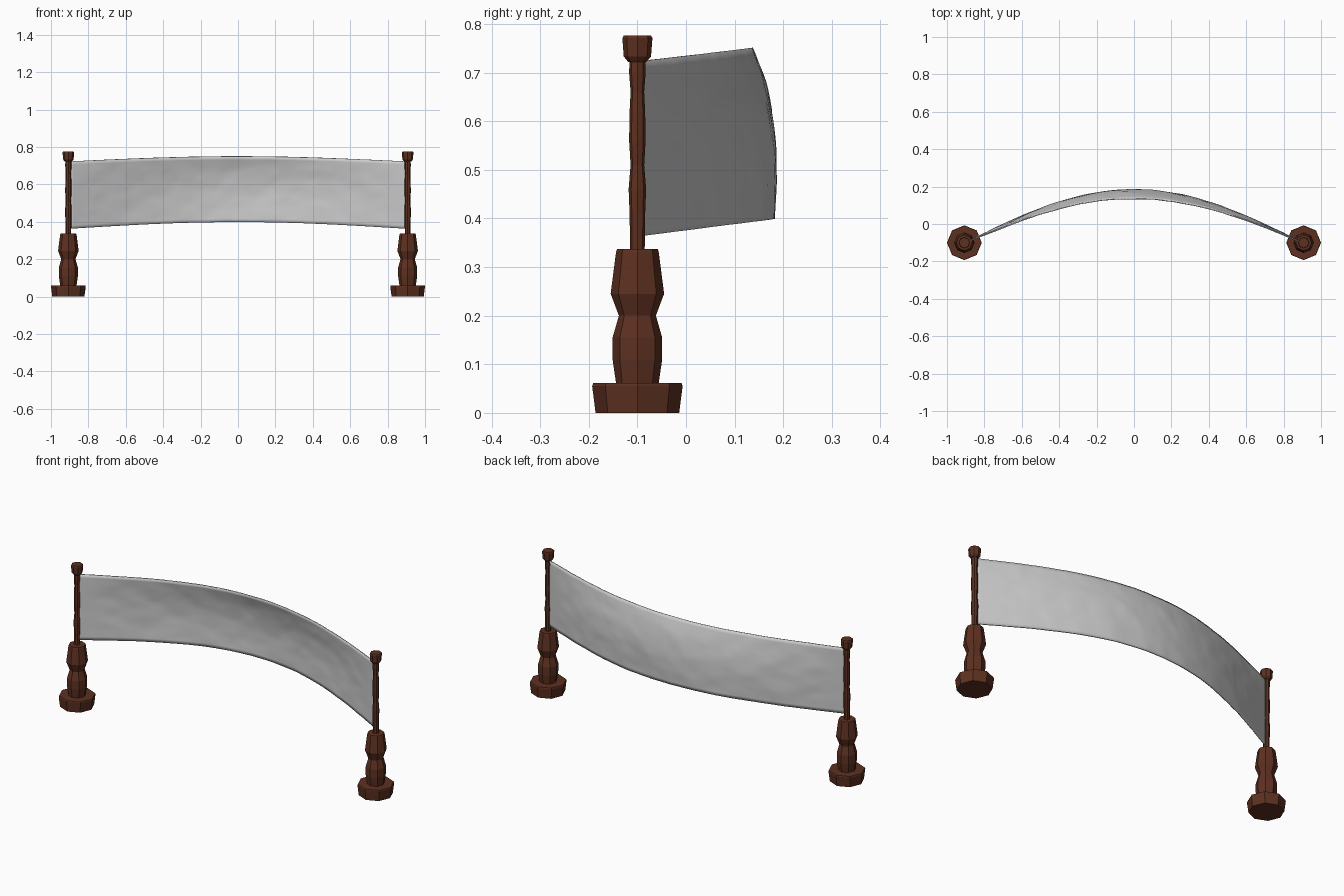
import bpy, bmesh, math
from mathutils import Vector, noise

if "Cube" in bpy.data.objects:
    bpy.data.objects.remove(bpy.data.objects["Cube"])

POST_X, POST_Y, SIDES = 0.907, -0.1, 8

wood = bpy.data.materials.new("dark_wood")
wood.diffuse_color = (0.11, 0.03, 0.015, 1)
wood.use_nodes = True
wood.node_tree.nodes["Principled BSDF"].inputs["Base Color"].default_value = wood.diffuse_color


def add_object(name, bm):
    bmesh.ops.recalc_face_normals(bm, faces=bm.faces)
    mesh = bpy.data.meshes.new(name)
    bm.to_mesh(mesh)
    bm.free()
    obj = bpy.data.objects.new(name, mesh)
    bpy.context.collection.objects.link(obj)
    return obj


def turned(name, x, profile):
    """Closed eight-sided turning from (radius, height) pairs."""
    bm = bmesh.new()
    rings = []
    for r, z in profile:
        rings.append([bm.verts.new((x + r * math.cos(math.tau * i / SIDES),
                                    POST_Y + r * math.sin(math.tau * i / SIDES), z))
                      for i in range(SIDES)])
    for a, b in zip(rings, rings[1:]):
        for i in range(SIDES):
            j = (i + 1) % SIDES
            bm.faces.new((a[i], a[j], b[j], b[i]))
    bm.faces.new(rings[0][::-1])
    bm.faces.new(rings[-1])
    add_object(name, bm).data.materials.append(wood)


# Two turned posts: foot, baluster, thin rod and knob
parts = {
    "foot": [(0.086, 0), (0.093, 0.055), (0.091, 0.061)],
    "baluster": [(0.043, 0.055), (0.051, 0.11), (0.051, 0.155), (0.038, 0.2),
                 (0.055, 0.245), (0.044, 0.33), (0.042, 0.337)],
    "rod": [(0.015, 0.33), (0.016, 0.41), (0.018, 0.46), (0.014, 0.51), (0.017, 0.56),
            (0.016, 0.62), (0.014, 0.66), (0.017, 0.7), (0.016, 0.73)],
    "knob": [(0.019, 0.722), (0.028, 0.733), (0.031, 0.771), (0.028, 0.776)],
}
for side, x in (("left", -POST_X), ("right", POST_X)):
    for part, profile in parts.items():
        turned(f"{side}_{part}", x, profile)

# Cloth banner billowing backwards between the rods
NX, NZ, HALF = 96, 20, 0.9
bm = bmesh.new()
grid = []
for i in range(NX + 1):
    u = -1 + 2 * i / NX
    bow = math.cos(u * math.pi / 2)
    row = []
    for k in range(NZ + 1):
        v = k / NZ
        depth = 0.286 - 0.05 * max(0, (v - 0.3) / 0.7) ** 2 - 0.006 * (1 - v) ** 2
        x, y = u * HALF, POST_Y + depth * bow
        z = 0.363 + 0.36 * v + (0.036 - 0.009 * v) * bow
        wrinkle = noise.noise(Vector((x * 9, z * 14, 2))) + 0.5 * noise.noise(Vector((x * 22, z * 26, 7)))
        row.append(bm.verts.new((x, y + 0.003 * wrinkle * min(1, 4 * bow), z)))
    grid.append(row)
for a, b in zip(grid, grid[1:]):
    for k in range(NZ):
        bm.faces.new((a[k], b[k], b[k + 1], a[k + 1]))
banner = add_object("cloth_banner", bm)
thick = banner.modifiers.new("thickness", "SOLIDIFY")
thick.thickness = 0.006
thick.offset = 0
bpy.context.view_layer.objects.active = banner
banner.select_set(True)
bpy.ops.object.shade_smooth_by_angle(angle=math.radians(40))
